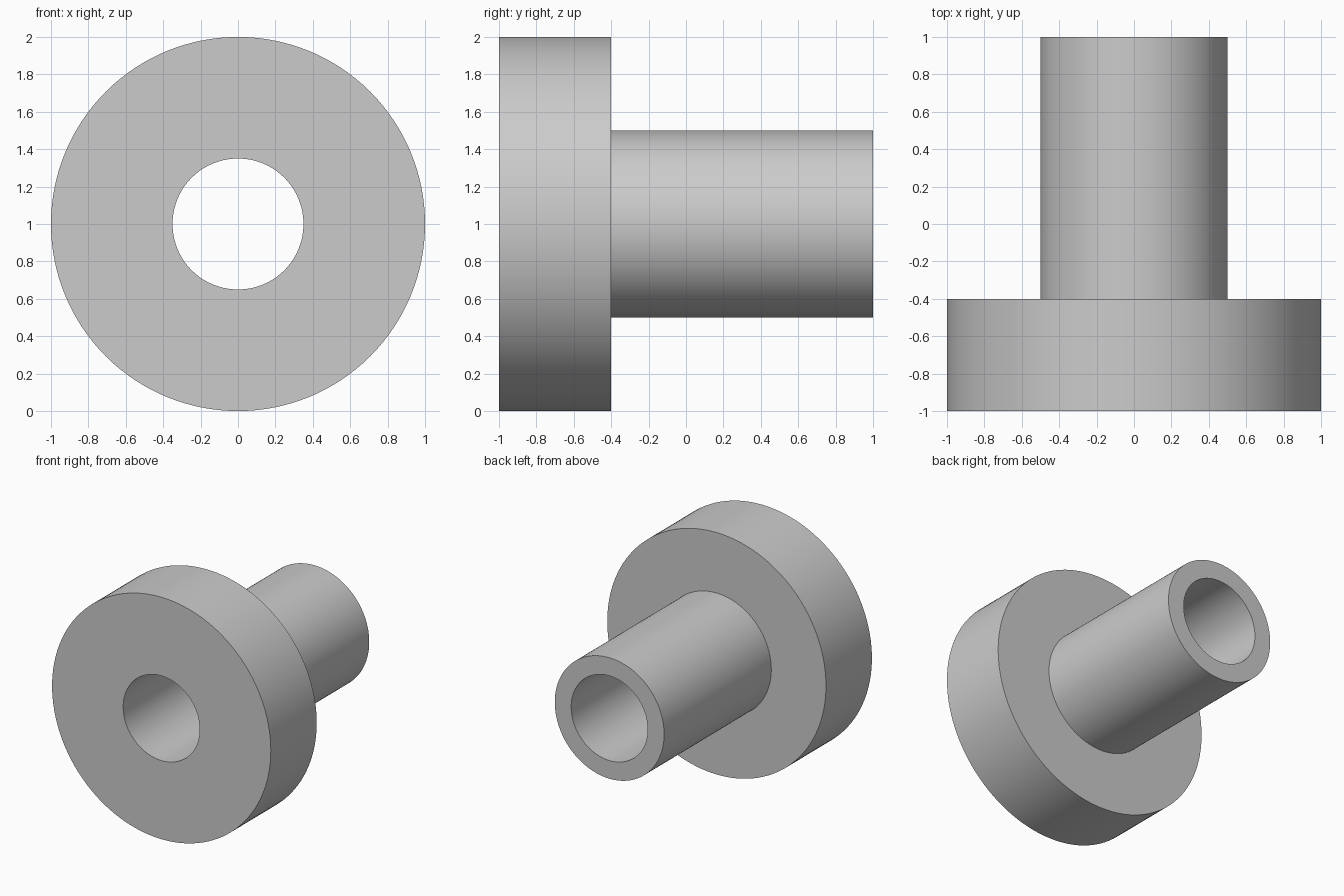
import bpy
import bmesh
import math
from mathutils import Vector

cube = bpy.data.objects.get("Cube")
if cube:
    bpy.data.objects.remove(cube, do_unlink=True)

# Overall dimensions
SEGMENTS = 128
CENTRE_Z = 1.0
FLANGE_RADIUS = 1.0
SLEEVE_RADIUS = 0.5
BORE_RADIUS = 0.35
FRONT, SHOULDER, BACK = -1.0, -0.4, 1.0

# Plain grey material
grey = bpy.data.materials.new("plain_grey")
grey.use_nodes = True
colour = (0.6, 0.6, 0.6, 1.0)
grey.diffuse_color = colour
grey.node_tree.nodes["Principled BSDF"].inputs["Base Color"].default_value = colour


def lathe(name, profile, material):
    """Revolve a closed (radius, y) profile around the y axis."""
    bm = bmesh.new()
    verts = [bm.verts.new((r, y, 0)) for r, y in profile]
    edges = [bm.edges.new((v, verts[i - 1])) for i, v in enumerate(verts)]
    bmesh.ops.spin(bm, geom=verts + edges, cent=Vector(), axis=(0, 1, 0),
                   angle=math.tau, steps=SEGMENTS, use_merge=True)
    bmesh.ops.remove_doubles(bm, verts=bm.verts[:], dist=0.0001)
    bmesh.ops.recalc_face_normals(bm, faces=bm.faces[:])
    mesh = bpy.data.meshes.new(name)
    bm.to_mesh(mesh)
    bm.free()
    mesh.materials.append(material)
    obj = bpy.data.objects.new(name, mesh)
    bpy.context.collection.objects.link(obj)
    obj.location.z = CENTRE_Z
    bpy.ops.object.select_all(action="DESELECT")
    obj.select_set(True)
    bpy.context.view_layer.objects.active = obj
    bpy.ops.object.shade_smooth_by_angle(angle=math.radians(30))
    return obj


# Flanged bushing: wide front flange, narrow sleeve, through bore
lathe("flanged_bushing", [
    (BORE_RADIUS, FRONT),
    (FLANGE_RADIUS, FRONT),
    (FLANGE_RADIUS, SHOULDER),
    (SLEEVE_RADIUS, SHOULDER),
    (SLEEVE_RADIUS, BACK),
    (BORE_RADIUS, BACK),
], grey)
